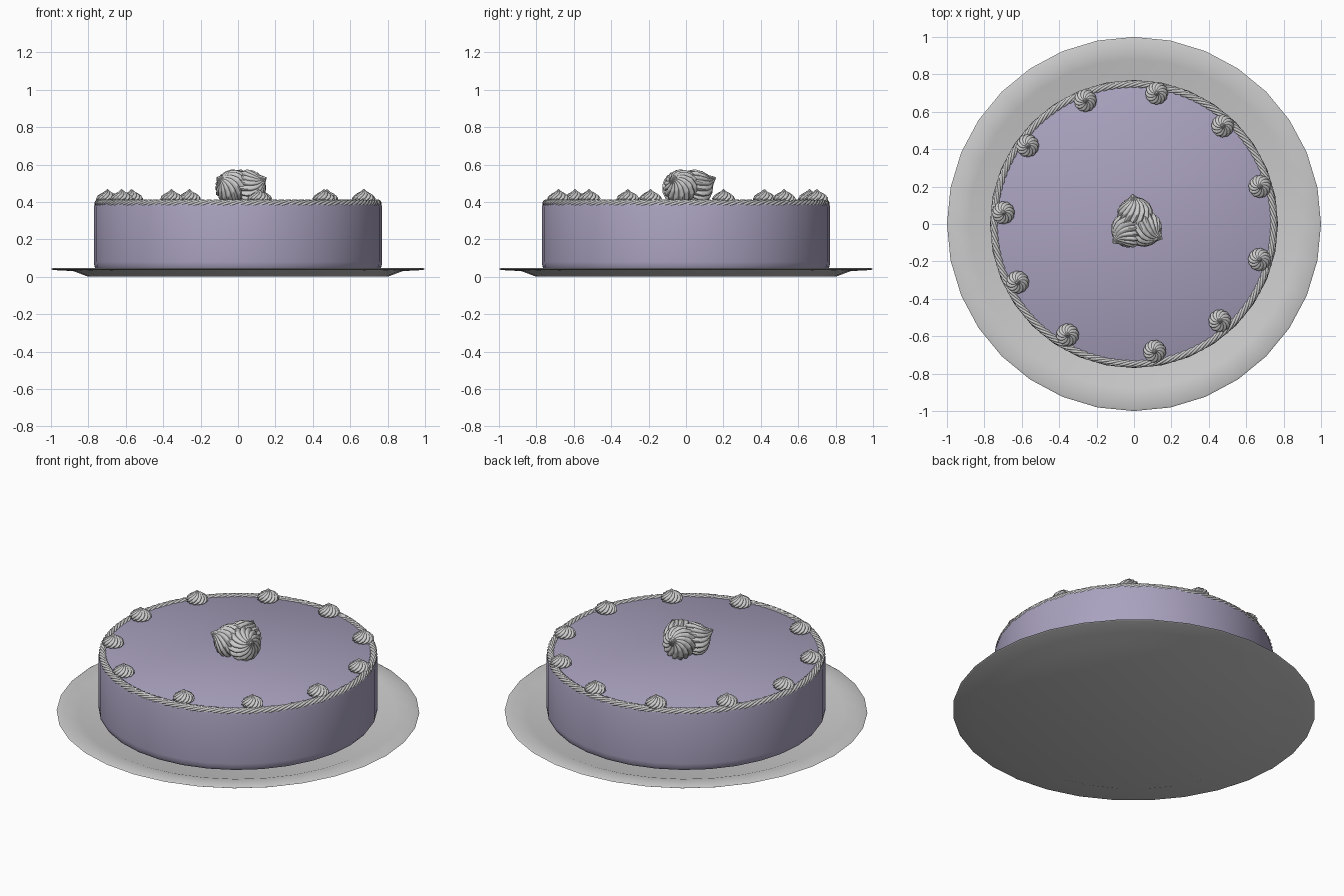
import bpy, bmesh
from math import sin, cos, pi, radians
from mathutils import Vector, Matrix

if "Cube" in bpy.data.objects:
    bpy.data.objects.remove(bpy.data.objects["Cube"])


def finish(name, bm, angle=40, mat=None):
    bmesh.ops.remove_doubles(bm, verts=bm.verts, dist=1e-5)
    bmesh.ops.recalc_face_normals(bm, faces=bm.faces)
    me = bpy.data.meshes.new(name)
    bm.to_mesh(me)
    bm.free()
    ob = bpy.data.objects.new(name, me)
    bpy.context.collection.objects.link(ob)
    if mat:
        me.materials.append(mat)
    bpy.ops.object.select_all(action='DESELECT')
    ob.select_set(True)
    bpy.context.view_layer.objects.active = ob
    bpy.ops.object.shade_smooth_by_angle(angle=radians(angle))
    return ob


def skin(bm, rings, closed=False):
    # bridge successive rings of vertices with quads
    vs = [[bm.verts.new(p) for p in r] for r in rings]
    n = len(vs[0])
    for i in range(len(vs) if closed else len(vs) - 1):
        a, b = vs[i], vs[(i + 1) % len(vs)]
        for j in range(n):
            k = (j + 1) % n
            bm.faces.new((a[j], a[k], b[k], b[j]))
    return vs


def lathe(name, profile, sides=32, mat=None):
    bm = bmesh.new()
    vs = skin(bm, [[(r * cos(2 * pi * j / sides), r * sin(2 * pi * j / sides), z)
                    for j in range(sides)] for r, z in profile])
    bm.faces.new(vs[0])
    bm.faces.new(vs[-1])
    return finish(name, bm, 30, mat)


def swirl(name, matrix, profile, flutes, twist, depth, steps=28):
    # piped cream: fluted cross-section that twists towards a pointed tip
    bm = bmesh.new()
    n = flutes * 6
    rings = []
    for i in range(steps + 1):
        t = i / steps * (len(profile) - 1)
        k = min(int(t), len(profile) - 2)
        (r0, z0), (r1, z1) = profile[k], profile[k + 1]
        r, z = r0 + (r1 - r0) * (t - k), z0 + (z1 - z0) * (t - k)
        ring = []
        for j in range(n):
            a = 2 * pi * j / n
            rr = r * (1 - depth * (1 - abs(sin(flutes * a / 2))))
            b = a + twist * i / steps
            ring.append(matrix @ Vector((rr * cos(b), rr * sin(b), z)))
        rings.append(ring)
    vs = skin(bm, rings)
    bm.faces.new(vs[0])
    bm.faces.new(vs[-1])
    return finish(name, bm, 40)


icing = bpy.data.materials.new("lavender_icing")
icing.diffuse_color = (0.40, 0.36, 0.52, 1)
icing.use_nodes = True
icing.node_tree.nodes["Principled BSDF"].inputs["Base Color"].default_value = icing.diffuse_color

# plate with raised rim
lathe("plate", [(0.80, 0), (0.88, 0.03), (0.99, 0.036), (1.0, 0.041), (0.99, 0.046),
                (0.88, 0.041), (0.80, 0.013)])

# cake body with softened edges
lathe("cake", [(0.735, 0.034), (0.757, 0.039), (0.768, 0.055), (0.77, 0.08), (0.77, 0.375),
               (0.765, 0.392), (0.75, 0.40)], mat=icing)

# twisted rope of cream round the top edge
bm = bmesh.new()
segs, strands, turns = 480, 6, 20
rings = []
for i in range(segs):
    a = 2 * pi * i / segs
    ring = []
    for j in range(24):
        b = 2 * pi * j / 24
        r = 0.021 * (0.76 + 0.24 * abs(sin(strands * b / 2)))
        c = b + turns * a
        R = 0.747 + r * cos(c)
        ring.append((R * cos(a), R * sin(a), 0.392 + r * sin(c)))
    rings.append(ring)
skin(bm, rings, closed=True)
finish("rope_border", bm, 50)

# small cream kisses round the rim
kiss = [(0.048, 0), (0.060, 0.010), (0.061, 0.022), (0.053, 0.036),
        (0.036, 0.048), (0.017, 0.058), (0.002, 0.071)]
for i, d in enumerate([80, 47.3, 15.8, -16.6, -49, -80.9, -120.5, -152.7, 175.9, 144.3, 111.8]):
    a = radians(d)
    m = Matrix.Translation((0.70 * cos(a), 0.01 + 0.70 * sin(a), 0.397)) @ Matrix.Rotation(a, 4, 'Z')
    swirl(f"cream_kiss_{i + 1}", m, kiss, 12, 1.5, 0.16)

# three large swirls leaning outwards in the centre
big = [(0.055, -0.03), (0.090, 0.0), (0.098, 0.03), (0.088, 0.065),
       (0.062, 0.095), (0.030, 0.115), (0.003, 0.145)]
for i, d in enumerate([97, 219, -30]):
    a = radians(d)
    m = (Matrix.Translation((0.012 + 0.03 * cos(a), 0.03 * sin(a), 0.467))
         @ Matrix.Rotation(a, 4, 'Z') @ Matrix.Rotation(radians(64), 4, 'Y'))
    swirl(f"centre_swirl_{i + 1}", m, big, 14, 1.6, 0.16, 36)
